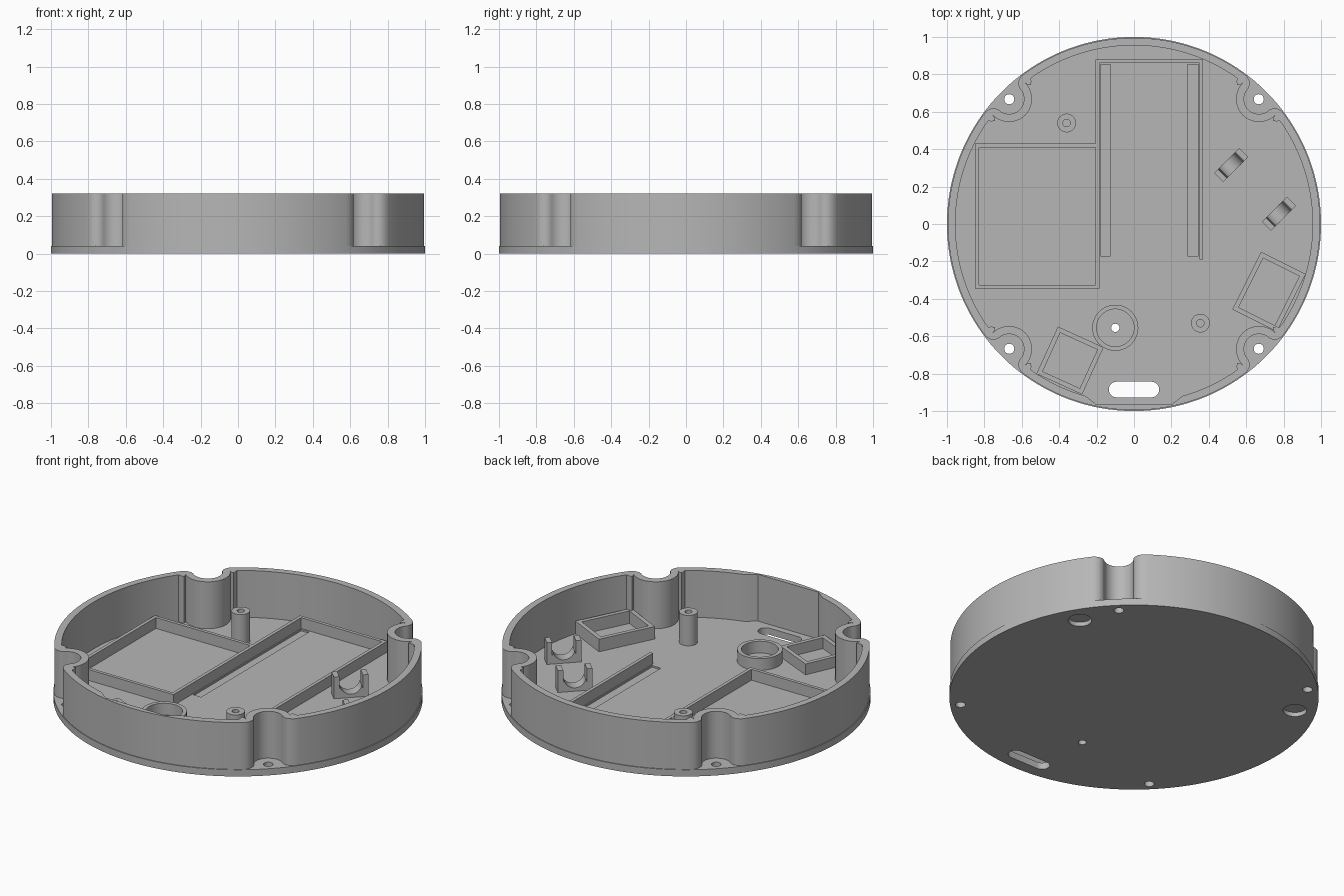
import bpy, bmesh
from math import sin, cos, pi, radians, hypot, atan2, asin
from mathutils import Matrix

cube = bpy.data.objects.get("Cube")
if cube:
    bpy.data.objects.remove(cube, do_unlink=True)

grey = bpy.data.materials.new("plain_grey")
grey.use_nodes = True
grey.diffuse_color = (0.47, 0.47, 0.47, 1)
grey.node_tree.nodes["Principled BSDF"].inputs["Base Color"].default_value = (0.47, 0.47, 0.47, 1)

FLOOR, RIM = 0.04, 0.32


def arc(cx, cy, r, a0, a1, n):
    """Points on an arc, angles in degrees, both ends included."""
    return [(cx + r * cos(radians(a0 + (a1 - a0) * i / n)),
             cy + r * sin(radians(a0 + (a1 - a0) * i / n))) for i in range(n + 1)]


def circle(cx, cy, r, n=40):
    return arc(cx, cy, r, 0, 360, n)[:-1]


def rect(x0, y0, x1, y1):
    return [(x0, y0), (x1, y0), (x1, y1), (x0, y1)]


def plate(name, loops, z0, z1, matrix=Matrix()):
    """Extrude closed outlines (inner ones become holes) from z0 to z1."""
    curve = bpy.data.curves.new(name, 'CURVE')
    curve.dimensions = '2D'
    curve.fill_mode = 'BOTH'
    curve.extrude = (z1 - z0) / 2
    for loop in loops:
        spline = curve.splines.new('POLY')
        spline.points.add(len(loop) - 1)
        for p, (x, y) in zip(spline.points, loop):
            p.co = (x, y, 0, 1)
        spline.use_cyclic_u = True
    temp = bpy.data.objects.new(name + "_outline", curve)
    bpy.context.collection.objects.link(temp)
    bpy.context.view_layer.update()
    mesh = bpy.data.meshes.new_from_object(
        temp.evaluated_get(bpy.context.evaluated_depsgraph_get()))
    bpy.data.objects.remove(temp, do_unlink=True)
    bm = bmesh.new()
    bm.from_mesh(mesh)
    bmesh.ops.remove_doubles(bm, verts=bm.verts, dist=1e-5)
    bmesh.ops.recalc_face_normals(bm, faces=bm.faces)
    bm.to_mesh(mesh)
    bm.free()
    mesh.transform(matrix @ Matrix.Translation((0, 0, (z0 + z1) / 2)))
    mesh.name = name
    mesh.materials.clear()
    mesh.materials.append(grey)
    obj = bpy.data.objects.new(name, mesh)
    bpy.context.collection.objects.link(obj)
    return obj


def cut(target, cutter):
    """Subtract the cutter and discard it."""
    mod = target.modifiers.new("cut", 'BOOLEAN')
    mod.operation = 'DIFFERENCE'
    mod.solver = 'EXACT'
    mod.object = cutter
    bpy.context.view_layer.objects.active = target
    bpy.ops.object.modifier_apply(modifier=mod.name)
    bpy.data.objects.remove(cutter, do_unlink=True)


def notched_outline(radius, shoulder, notch_r, front_flat=None):
    """Circle with four scallops around the screw holes."""
    half = atan2(shoulder[0][0], shoulder[0][1]) * 180 / pi
    local = shoulder + arc(0, 0.945, notch_r, 0, -180, 20) + [(-u, v) for u, v in shoulder[::-1]]
    pts = []
    for k in range(4):
        mid = 45 + 90 * k
        c, s = cos(radians(mid)), sin(radians(mid))
        pts += [(v * c + u * s, v * s - u * c) for u, v in local]
        a0, a1 = mid + half, mid + 90 - half
        if k == 2 and front_flat:
            # thinned flat stretch of wall beside the cable slot
            edge = asin(0.26 / radius) * 180 / pi
            pts += arc(0, 0, radius, a0, 270 - edge, 16)[1:] + front_flat
            pts += arc(0, 0, radius, 270 + edge, a1, 16)[:-1]
        else:
            pts += arc(0, 0, radius, a0, a1, 40)[1:-1]
    return pts


# Base disc with screw holes, cable slot and centre hole of the round socket
screws = [circle(0.667 * sx, 0.667 * sy, 0.027, 24) for sx in (-1, 1) for sy in (-1, 1)]
slot = arc(0.093, -0.885, 0.042, -90, 90, 12) + arc(-0.093, -0.885, 0.042, 90, 270, 12)
socket = (-0.1, -0.555)
base = plate("base_disc", [circle(0, 0, 1, 180), slot, circle(*socket, 0.022, 24)] + screws, 0, FLOOR)

# Blind round pockets underneath and shallow grooves in the floor
for x in (-0.76, 0.76):
    cut(base, plate("pocket_cutter", [circle(x, 0.45, 0.064)], -0.02, 0.025))
for x0, x1 in ((-0.18, -0.125), (0.285, 0.345)):
    cut(base, plate("groove_cutter", [rect(x0, -0.17, x1, 0.853)], 0.03, 0.06))

# Outer wall
outer = notched_outline(0.995, [(0.13, 0.986), (0.105, 0.977), (0.088, 0.963)], 0.08)
inner = notched_outline(0.955, [(0.16, 0.941), (0.152, 0.928), (0.136, 0.915), (0.124, 0.93)],
                        0.123, [(-0.2, -0.965), (0.2, -0.965)])
plate("outer_wall", [outer, inner], FLOOR, RIM)

# Large square tray and long open tray beside it
plate("square_tray", [rect(-0.85, -0.345, -0.185, 0.43), rect(-0.83, -0.325, -0.205, 0.41)], FLOOR, 0.105)
plate("long_tray", [[(-0.205, 0.43), (-0.205, 0.88), (0.37, 0.88), (0.37, -0.19),
                     (0.35, -0.19), (0.35, 0.86), (-0.185, 0.86), (-0.185, 0.43)]], FLOOR, 0.105)

# Small tilted trays
for name, x, y, w, d, turn, top in (("side_tray", 0.722, -0.362, 0.266, 0.344, -26.5, 0.115),
                                    ("front_tray", -0.342, -0.73, 0.268, 0.277, -24.5, 0.105)):
    w, d, t = w / 2, d / 2, 0.025
    place = Matrix.Translation((x, y, 0)) @ Matrix.Rotation(radians(turn), 4, 'Z')
    plate(name, [rect(-w, -d, w, d), rect(t - w, t - d, w - t, d - t)], FLOOR, top, place)

# Round socket and hollow screw posts
plate("round_socket", [circle(*socket, 0.123, 64), circle(*socket, 0.1, 64)], FLOOR, 0.11)
for name, x, y in (("back_post", -0.36, 0.54), ("front_post", 0.355, -0.53)):
    plate(name, [circle(x, y, 0.05), circle(x, y, 0.02, 24)], FLOOR, 0.222)

# Cradle clips: two uprights with a curved saddle between
saddle = [(-0.095, 0), (0.095, 0), (0.095, 0.13), (0.065, 0.13), (0.065, 0.05)]
saddle += arc(0, 0.08, 0.06, -10, -170, 20) + [(-0.065, 0.05), (-0.065, 0.13), (-0.095, 0.13)]
for name, x, y in (("back_clip", 0.52, 0.315), ("side_clip", 0.775, 0.055)):
    place = (Matrix.Translation((x, y, FLOOR)) @ Matrix.Rotation(radians(45), 4, 'Z')
             @ Matrix.Rotation(radians(90), 4, 'X'))
    plate(name, [saddle], -0.034, 0.034, place)

# Smooth the round walls, keep edges sharp
for obj in bpy.context.collection.objects:
    if obj.type == 'MESH' and grey.name in obj.data.materials:
        bpy.ops.object.select_all(action='DESELECT')
        obj.select_set(True)
        bpy.context.view_layer.objects.active = obj
        bpy.ops.object.shade_smooth_by_angle(angle=radians(30))
